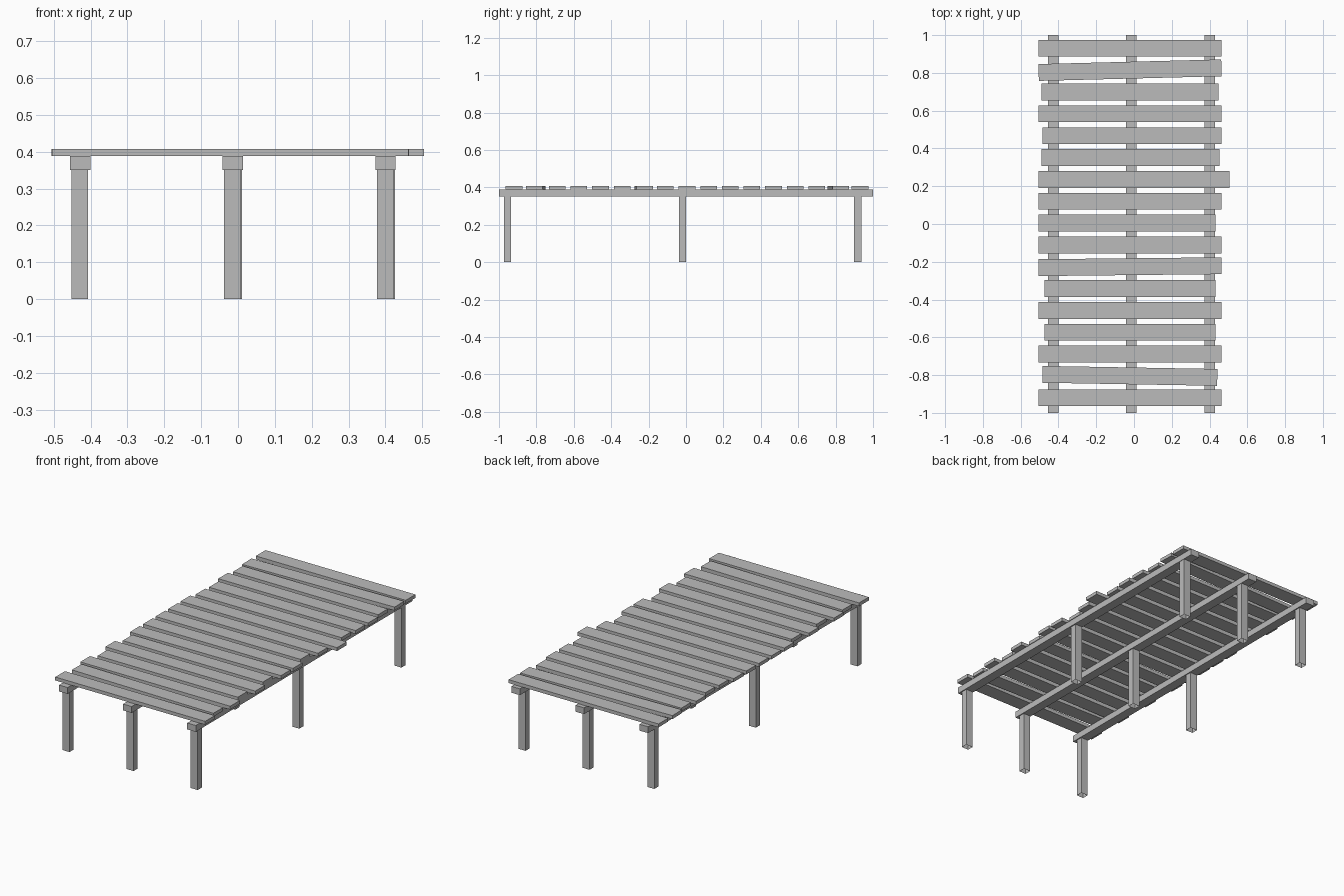
import bpy, bmesh, math
from mathutils import Matrix

if "Cube" in bpy.data.objects:
    bpy.data.objects.remove(bpy.data.objects["Cube"], do_unlink=True)

# One plain grey for the whole dock
grey = bpy.data.materials.new("plain_grey")
grey.use_nodes = True
grey.diffuse_color = (0.5, 0.5, 0.5, 1)
bsdf = next(n for n in grey.node_tree.nodes if n.type == 'BSDF_PRINCIPLED')
bsdf.inputs["Base Color"].default_value = (0.5, 0.5, 0.5, 1)


def box(name, center, size, turn=0.0, open_bottom=False):
    """Box of a given size, turned about z, optionally without its underside."""
    bm = bmesh.new()
    bmesh.ops.create_cube(bm, size=1, matrix=Matrix.Diagonal((*size, 1)))
    if open_bottom:
        bm.normal_update()
        under = [f for f in bm.faces if f.normal.z < -0.5]
        bmesh.ops.delete(bm, geom=under, context='FACES_ONLY')
    mesh = bpy.data.meshes.new(name)
    bm.to_mesh(mesh)
    bm.free()
    mesh.materials.append(grey)
    obj = bpy.data.objects.new(name, mesh)
    obj.location = center
    obj.rotation_euler.z = turn
    bpy.context.scene.collection.objects.link(obj)
    return obj


BEAM_LOW, BEAM_TOP, DECK_TOP = 0.351, 0.388, 0.408

# Three long beams, each on three posts
for side, x in (("right", -0.428), ("middle", -0.014), ("left", 0.4)):
    box(f"beam_{side}", (x, 0, (BEAM_LOW + BEAM_TOP) / 2),
        (0.055, 2, BEAM_TOP - BEAM_LOW))
    for row, y in (("front", -0.955), ("center", -0.018), ("back", 0.918)):
        shift = 0.004 if row == "back" and side != "right" else 0
        px = x - 0.001 + shift
        box(f"post_{side}_{row}", (px, y, BEAM_LOW / 2),
            (0.045, 0.038, BEAM_LOW), open_bottom=True)

# Deck planks from back to front; some are shorter, longer or crooked
ENDS = (-0.505, 0.463)
odd_ends = {2: (-0.49, 0.447), 4: (-0.484, 0.463), 5: (-0.49, 0.452),
            6: (-0.505, 0.505), 8: (-0.505, 0.431), 11: (-0.474, 0.431),
            13: (-0.474, 0.431), 15: (-0.484, 0.441)}
turns = {1: 1.45, 10: 0.6, 15: -1.0}
for i in range(17):
    x0, x1 = odd_ends.get(i, ENDS)
    box(f"plank_{i + 1}",
        ((x0 + x1) / 2, 0.93 - 0.1156 * i, (BEAM_TOP + DECK_TOP) / 2),
        (x1 - x0, 0.089, DECK_TOP - BEAM_TOP),
        turn=math.radians(turns.get(i, 0)))
